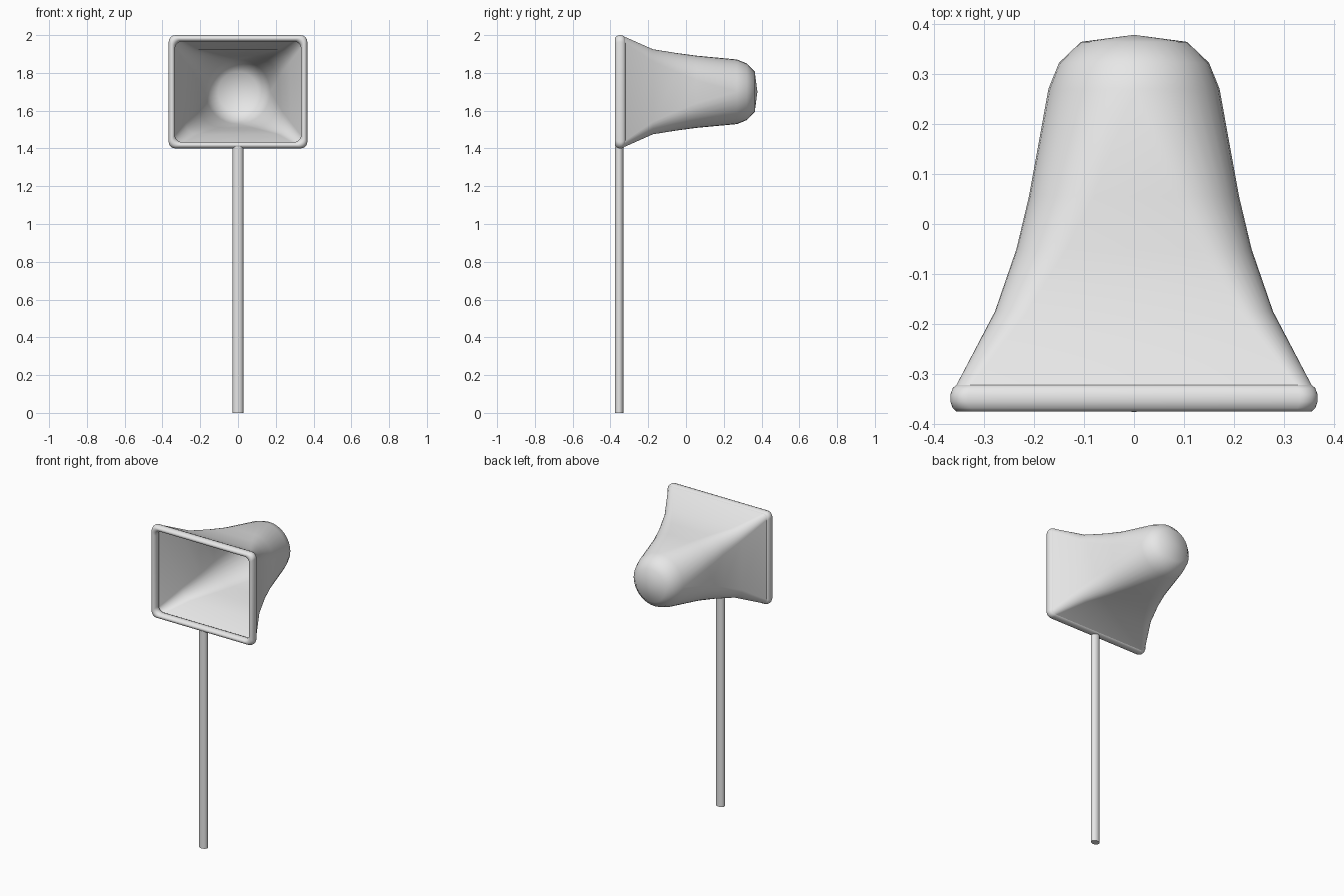
import bpy, bmesh, math

if "Cube" in bpy.data.objects:
    bpy.data.objects.remove(bpy.data.objects["Cube"])

CZ = 1.70      # height of the horn axis
ARC = 8        # segments per rounded corner

grey = bpy.data.materials.new("light_grey")
grey.diffuse_color = (0.8, 0.8, 0.8, 1)
grey.use_nodes = True
grey.node_tree.nodes["Principled BSDF"].inputs["Base Color"].default_value = grey.diffuse_color


def section(hx, hz, r, y):
    """Rounded rectangle across the horn axis; becomes a circle when r = hx = hz."""
    pts = []
    for q, (sx, sz) in enumerate([(1, 1), (-1, 1), (-1, -1), (1, -1)]):
        for i in range(ARC + 1):
            a = (q + i / ARC) * math.pi / 2
            pts.append((sx * (hx - r) + r * math.cos(a), y,
                        CZ + sz * (hz - r) + r * math.sin(a)))
    return pts


def finish(name, bm):
    bmesh.ops.remove_doubles(bm, verts=bm.verts, dist=1e-5)
    bmesh.ops.recalc_face_normals(bm, faces=bm.faces)
    me = bpy.data.meshes.new(name)
    bm.to_mesh(me)
    bm.free()
    me.materials.append(grey)
    ob = bpy.data.objects.new(name, me)
    bpy.context.collection.objects.link(ob)
    bpy.ops.object.select_all(action='DESELECT')
    ob.select_set(True)
    bpy.context.view_layer.objects.active = ob
    bpy.ops.object.shade_smooth_by_angle(angle=math.radians(60))
    return ob


def loft(name, sections, closed=False, tip=None):
    bm = bmesh.new()
    rings = [[bm.verts.new(p) for p in section(*s)] for s in sections]
    pairs = list(zip(rings, rings[1:]))
    if closed:
        pairs.append((rings[-1], rings[0]))
    n = len(rings[0])
    for a, b in pairs:
        for i in range(n):
            j = (i + 1) % n
            bm.faces.new((a[i], a[j], b[j], b[i]))
    if tip:
        t = bm.verts.new(tip)
        for i in range(n):
            # skip the zero-length edges where rounded corners meet
            a, b = rings[-1][i], rings[-1][(i + 1) % n]
            if (a.co - b.co).length > 1e-5:
                bm.faces.new((a, b, t))
    return finish(name, bm)


# Flared horn: rectangular mouth blending to a round domed back
loft("horn", [
    (0.355, 0.290, 0.030, -0.322),
    (0.278, 0.225, 0.065, -0.175),
    (0.235, 0.205, 0.100, -0.050),
    (0.210, 0.191, 0.130, 0.055),
    (0.171, 0.171, 0.171, 0.270),
    (0.150, 0.150, 0.150, 0.322),
    (0.106, 0.106, 0.106, 0.364),
], tip=(0, 0.378, CZ))

# Rounded rim around the mouth
rim = []
for k in range(12):
    a = 2 * math.pi * (k + 0.5) / 12
    d = 0.0175 * math.cos(a)
    y = -0.348 + 0.028 * math.sin(a)
    rim.append((0.350 + d, 0.2825 + d, 0.035, y))
loft("mouth_rim", rim, closed=True)

# Slim oval pole
bm = bmesh.new()
bmesh.ops.create_cone(bm, cap_ends=True, segments=16, radius1=1, radius2=1, depth=1)
for v in bm.verts:
    v.co = (v.co.x * 0.028, v.co.y * 0.022 - 0.354, (v.co.z + 0.5) * 1.41)
finish("pole", bm)
